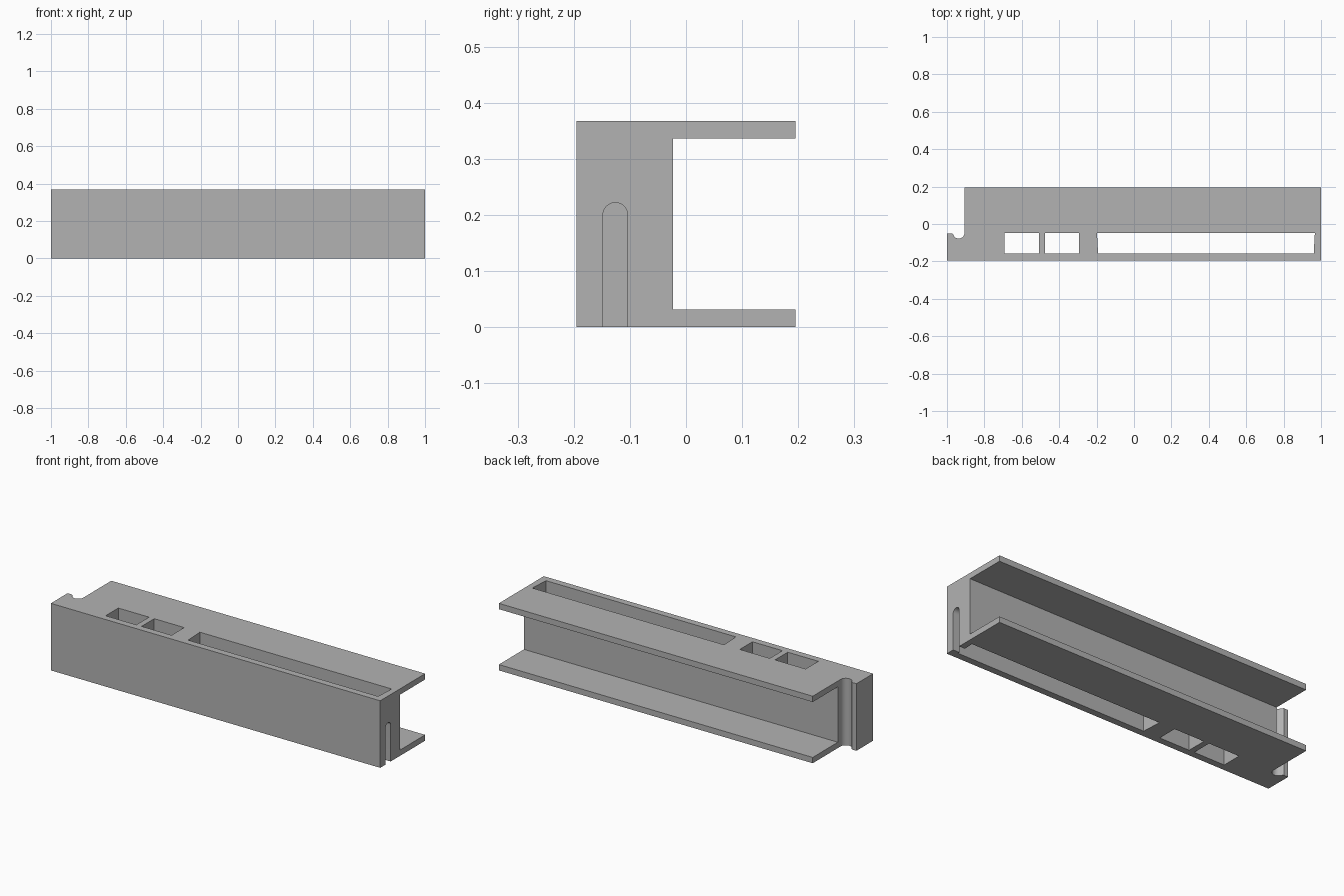
import bpy, bmesh
from math import cos, sin, pi
from mathutils import Vector

cube = bpy.data.objects.get("Cube")
if cube:
    bpy.data.objects.remove(cube, do_unlink=True)

grey = bpy.data.materials.new("mid grey")
grey.use_nodes = True
grey.diffuse_color = (0.45, 0.45, 0.45, 1)
grey.node_tree.nodes["Principled BSDF"].inputs["Base Color"].default_value = grey.diffuse_color


def prism(name, profile, axis, lo, hi):
    """Extrude a 2D profile along x (profile in y, z) or z (profile in x, y)."""
    bm = bmesh.new()
    place = (lambda p: (lo, p[0], p[1])) if axis == "x" else (lambda p: (p[0], p[1], lo))
    face = bm.faces.new([bm.verts.new(place(p)) for p in profile])
    out = bmesh.ops.extrude_face_region(bm, geom=[face])
    move = Vector((hi - lo, 0, 0)) if axis == "x" else Vector((0, 0, hi - lo))
    bmesh.ops.translate(bm, vec=move, verts=[v for v in out["geom"] if isinstance(v, bmesh.types.BMVert)])
    bmesh.ops.recalc_face_normals(bm, faces=bm.faces)
    mesh = bpy.data.meshes.new(name)
    bm.to_mesh(mesh)
    bm.free()
    mesh.materials.append(grey)
    obj = bpy.data.objects.new(name, mesh)
    bpy.context.collection.objects.link(obj)
    return obj


def arc(cx, cy, r, start, end, steps=24):
    return [(cx + r * cos(start + (end - start) * i / steps),
             cy + r * sin(start + (end - start) * i / steps)) for i in range(steps + 1)]


# Channel body: thick web in front, thin flanges above and below
H, FRONT, BACK, WEB, FLANGE = 0.368, -0.195, 0.195, -0.023, 0.032
body = prism("channel_body", [(FRONT, 0), (BACK, 0), (BACK, FLANGE), (WEB, FLANGE),
                              (WEB, H - FLANGE), (BACK, H - FLANGE), (BACK, H), (FRONT, H)],
             "x", -1, 1)

# Through pockets; the long one has slightly slanted ends
Y0, Y1 = -0.158, -0.048
cutters = []
for name, x0, x1, slant in (("end_pocket", -0.693, -0.507, 0),
                            ("middle_pocket", -0.475, -0.293, 0),
                            ("long_pocket", -0.198, 0.967, 0.006)):
    cutters.append(prism(name, [(x0 + slant, Y0), (x1 - slant, Y0), (x1, Y1), (x0, Y1)],
                         "z", -0.1, H + 0.1))

# Corner notch with a rounded groove at its foot
notch = [(-1.1, -0.05), (-0.973, -0.05)] + arc(-0.937, -0.047, 0.031, 1.1 * pi, 2 * pi)
cutters.append(prism("corner_notch", notch + [(-0.906, 0.3), (-1.1, 0.3)], "z", -0.1, H + 0.1))

# Round-topped slot through the end wall into the long pocket
slot = [(-0.148, -0.1), (-0.104, -0.1)] + arc(-0.126, 0.2, 0.022, 0, pi)
cutters.append(prism("end_slot", slot, "x", 0.9, 1.1))

# Cut, bake the result and drop the cutters
for c in cutters:
    c.hide_render = True
    mod = body.modifiers.new(c.name, "BOOLEAN")
    mod.operation, mod.solver, mod.object = "DIFFERENCE", "EXACT", c
bpy.context.view_layer.update()
baked = bpy.data.meshes.new_from_object(body.evaluated_get(bpy.context.evaluated_depsgraph_get()))
body.modifiers.clear()
body.data = baked
for c in cutters:
    bpy.data.objects.remove(c, do_unlink=True)

# One material, smooth curves with sharp edges
baked.materials.clear()
baked.materials.append(grey)
for p in baked.polygons:
    p.material_index = 0
bpy.context.view_layer.objects.active = body
body.select_set(True)
bpy.ops.object.shade_smooth_by_angle()
